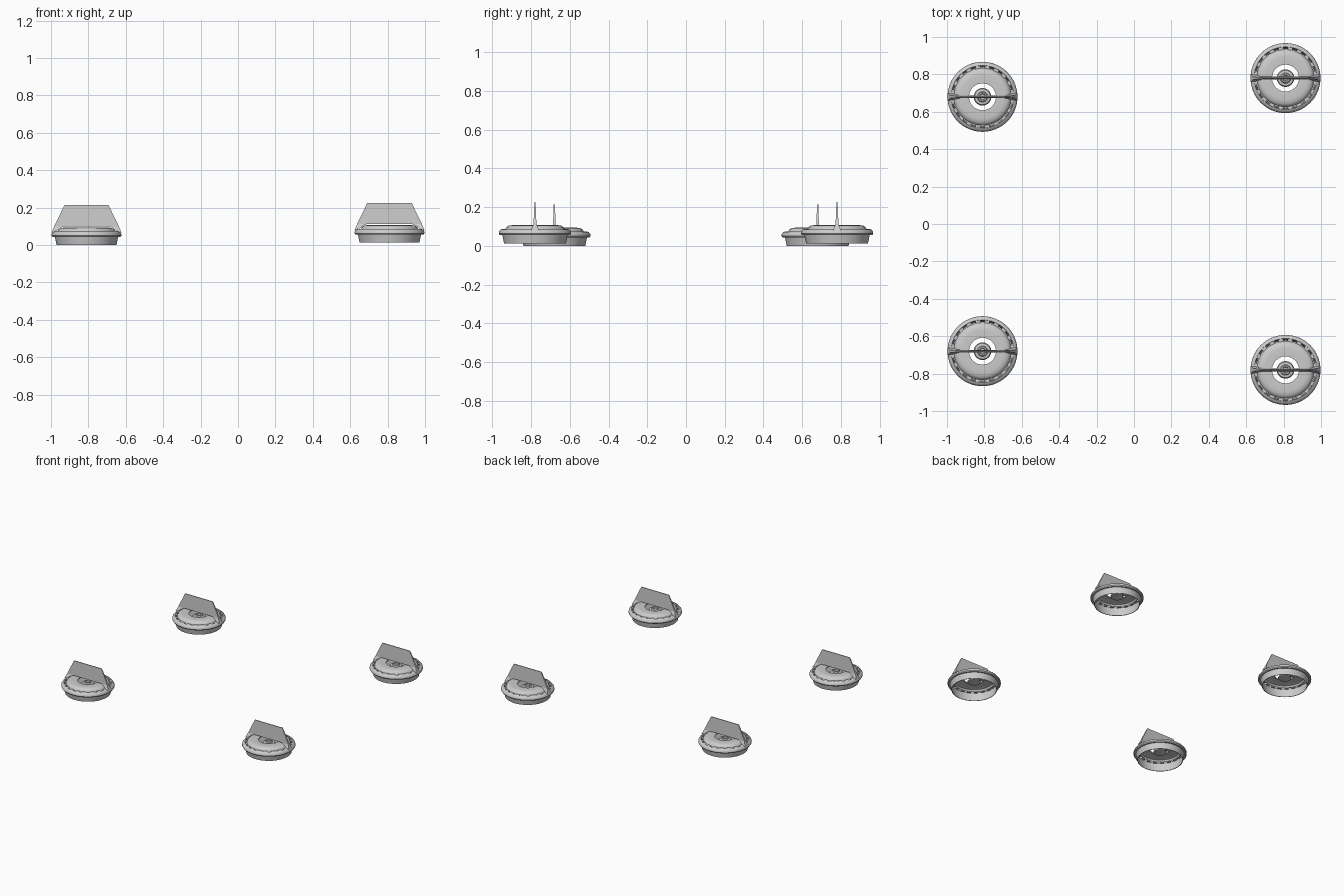
import bpy, bmesh, math
from mathutils import Matrix

cube = bpy.data.objects.get("Cube")
if cube:
    bpy.data.objects.remove(cube, do_unlink=True)

grey = bpy.data.materials.new("light_grey")
grey.use_nodes = True
grey.diffuse_color = (0.6, 0.6, 0.6, 1)
grey.node_tree.nodes["Principled BSDF"].inputs["Base Color"].default_value = (0.6, 0.6, 0.6, 1)


def finish(bm, name, location, smooth=True):
    bmesh.ops.recalc_face_normals(bm, faces=bm.faces)
    mesh = bpy.data.meshes.new(name)
    bm.to_mesh(mesh)
    bm.free()
    mesh.materials.append(grey)
    obj = bpy.data.objects.new(name, mesh)
    bpy.context.collection.objects.link(obj)
    obj.location = location
    if smooth:
        bpy.ops.object.select_all(action="DESELECT")
        bpy.context.view_layer.objects.active = obj
        obj.select_set(True)
        bpy.ops.object.shade_smooth_by_angle(angle=math.radians(35))
    return obj


def lathe(name, profile, location, steps=64):
    """Spin a closed (radius, height) section about the vertical axis."""
    bm = bmesh.new()
    verts = [bm.verts.new((r, 0, z)) for r, z in profile]
    edges = [bm.edges.new((v, verts[i - 1])) for i, v in enumerate(verts)]
    bmesh.ops.spin(bm, geom=verts + edges, axis=(0, 0, 1), cent=(0, 0, 0),
                   angle=math.tau, steps=steps)
    bmesh.ops.remove_doubles(bm, verts=bm.verts, dist=1e-4)
    return finish(bm, name, location)


# Sections
SKIRT = [(.160, 0), (.169, .045), (.182, .043), (.187, .050), (.186, .060), (.178, .070),
         (.168, .074), (.164, .070), (.163, .050), (.156, 0)]
DOME = [(.072, .092), (.115, .094), (.135, .091), (.148, .083), (.154, .070),
        (.148, .068), (.138, .080), (.115, .086), (.072, .085)]
HUB = [(0, .078), (.014, .078), (.017, .084), (.024, .084), (.028, .076),
       (.042, .074), (.047, .066), (.044, .060), (.020, .056), (0, .056)]


def clips(location, count=20):
    """Small tabs bridging the slot between dome and rim."""
    bm = bmesh.new()
    for i in range(count):
        turn = Matrix.Rotation(math.tau * (i + .5) / count, 4, "Z")
        size = Matrix.Diagonal((.022, .026, .008, 1))
        bmesh.ops.create_cube(bm, size=1,
                              matrix=turn @ Matrix.Translation((.158, 0, .069)) @ size)
    finish(bm, "rim_clips", location, False)


def half_thickness(z):
    if z > .1:
        return .003 + (.213 - z) * .04
    return .0075 + (.1 - z) * .4


def fin(location):
    """Upright tapered plate with flared feet resting on the rim."""
    half = [(.118, .213), (.173, .100), (.187, .066), (.168, .070), (.138, .092), (.12, .1)]
    outline = half + [(-x, z) for x, z in reversed(half)]
    bm = bmesh.new()
    front = [bm.verts.new((x, -half_thickness(z), z)) for x, z in outline]
    back = [bm.verts.new((x, half_thickness(z), z)) for x, z in outline]
    for ring in (front, back):
        n = len(ring)
        # Main panel and the two feet
        bm.faces.new([ring[i] for i in (0, 1, 5, 6, 10, 11)])
        bm.faces.new(ring[1:6])
        bm.faces.new(ring[6:11])
    for i in range(n):
        bm.faces.new((front[i - 1], front[i], back[i], back[i - 1]))
    finish(bm, "upright_fin", location, False)


# Four matching units
for x, y, z in ((-.81, .68, 0), (.81, .78, .013)):
    for side in (1, -1):
        spot = (x, y * side, z)
        lathe("skirt_and_rim", SKIRT, spot)
        lathe("dome", DOME, spot)
        lathe("hub", HUB, spot, 32)
        clips(spot)
        fin(spot)
